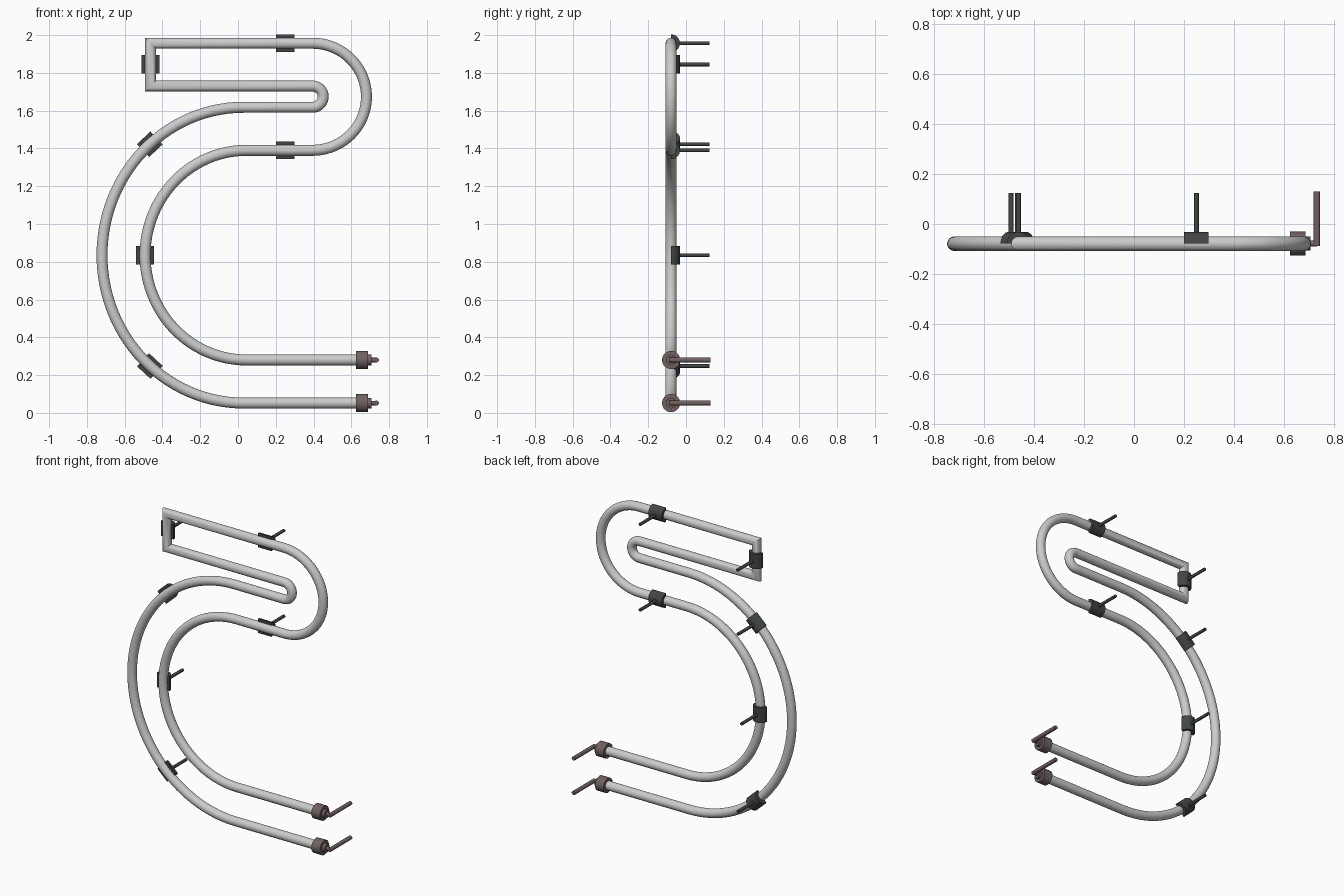
import bpy, bmesh
from math import sin, cos, pi, radians
from mathutils import Vector

if "Cube" in bpy.data.objects:
    bpy.data.objects.remove(bpy.data.objects["Cube"])

Y = -0.079          # depth of the tube centre line
R = 0.029           # tube radius


def material(name, rgb):
    m = bpy.data.materials.new(name)
    m.diffuse_color = (*rgb, 1)
    m.use_nodes = True
    m.node_tree.nodes["Principled BSDF"].inputs["Base Color"].default_value = m.diffuse_color
    return m


DARK = material("dark_metal", (0.055, 0.06, 0.06))
BROWN = material("brown_cap", (0.17, 0.12, 0.12))


def finish(name, bm, mat=None):
    bmesh.ops.recalc_face_normals(bm, faces=bm.faces)
    me = bpy.data.meshes.new(name)
    bm.to_mesh(me)
    bm.free()
    ob = bpy.data.objects.new(name, me)
    bpy.context.collection.objects.link(ob)
    if mat:
        me.materials.append(mat)
    bpy.ops.object.select_all(action='DESELECT')
    ob.select_set(True)
    bpy.context.view_layer.objects.active = ob
    bpy.ops.object.shade_smooth_by_angle(angle=radians(35))
    return ob


def arc(cx, cz, a, b, start, end, n):
    return [Vector((cx + a * cos(t), cz + b * sin(t))) for t in
            (radians(start + (end - start) * i / n) for i in range(n + 1))]


def sweep(name, path, radius, y, sides=24, mat=None):
    """Round tube along an x-z path with mitred corners."""
    bm = bmesh.new()
    rings = []
    for i, p in enumerate(path):
        d0 = (p - path[max(i - 1, 0)]).normalized()
        d1 = (path[min(i + 1, len(path) - 1)] - p).normalized()
        t = (d0 + d1).normalized()
        d = d1 if d1.length else d0
        n = Vector((-t.y, t.x))
        stretch = 1 / max(t.dot(d), 0.3)
        ring = []
        for k in range(sides):
            a = 2 * pi * k / sides
            q = p + n * cos(a) * radius * stretch
            ring.append(bm.verts.new((q.x, y + sin(a) * radius, q.y)))
        rings.append(ring)
    for r0, r1 in zip(rings, rings[1:]):
        for k in range(sides):
            j = (k + 1) % sides
            bm.faces.new((r0[k], r0[j], r1[j], r1[k]))
    bm.faces.new(rings[0])
    bm.faces.new(rings[-1])
    return finish(name, bm, mat)


def cylinder(name, p0, p1, radius, mat, sides=24):
    p0, p1 = Vector(p0), Vector(p1)
    d = p1 - p0
    bm = bmesh.new()
    bmesh.ops.create_cone(bm, cap_ends=True, segments=sides, radius1=radius,
                          radius2=radius, depth=d.length)
    rot = d.to_track_quat('Z', 'Y').to_matrix()
    for v in bm.verts:
        v.co = rot @ v.co + (p0 + p1) / 2
    return finish(name, bm, mat)


# Bent tube outline, one continuous run from lower end to lower end
path = [Vector((0.66, 0.052))]
path += arc(0.03, 0.835, 0.75, 0.783, 270, 90, 56)        # outer bow
path += arc(0.395, 1.674, 0.056, 0.056, -90, 90, 20)      # tight return
path += [Vector((-0.463, 1.73)), Vector((-0.463, 1.957))]  # square end
path += arc(0.395, 1.6735, 0.285, 0.2835, 90, -90, 36)    # big return
path += arc(0.045, 0.835, 0.537, 0.555, 90, 270, 48)      # inner bow
path += [Vector((0.66, 0.28))]
sweep("bent_tube", path, R, Y)


def support(i, x, z, angle):
    """Half-round saddle behind the tube with a standoff rod."""
    t = Vector((cos(radians(angle)), 0, sin(radians(angle))))
    n = Vector((-t.z, 0, t.x))
    c = Vector((x, Y, z))
    ro, ri, half, steps = 0.047, R - 0.001, 0.049, 16
    prof = [(r * cos(a), r * sin(a)) for r, order in ((ro, 1), (ri, -1))
            for a in [pi * k / steps for k in range(steps + 1)][::order]]
    bm = bmesh.new()
    ends = [[bm.verts.new(c + t * s * half + n * u + Vector((0, v, 0)))
             for u, v in prof] for s in (-1, 1)]
    m, w = len(prof), steps + 1
    for k in range(m):
        j = (k + 1) % m
        bm.faces.new((ends[0][k], ends[0][j], ends[1][j], ends[1][k]))
    for e in ends:
        for k in range(steps):
            bm.faces.new((e[k], e[k + 1], e[m - 2 - k], e[m - 1 - k]))
    finish(f"saddle_{i}", bm, DARK)
    cylinder(f"standoff_rod_{i}", (x, Y + 0.04, z), (x, 0.124, z), 0.01, DARK, 16)


for i, s in enumerate([(0.25, 1.957, 0), (0.25, 1.39, 0), (-0.463, 1.845, 90),
                       (-0.492, 0.835, 90), (-0.467, 1.422, 43),
                       (-0.467, 0.248, -43)]):
    support(i, *s)

# End caps with stepped collar, stub and rear-facing lead
for name, z in (("lower", 0.052), ("upper", 0.28)):
    cylinder(f"{name}_end_cap", (0.626, Y, z), (0.688, Y, z), 0.048, BROWN, 32)
    cylinder(f"{name}_collar", (0.68, Y, z), (0.707, Y, z), 0.028, BROWN)
    cylinder(f"{name}_stub", (0.70, Y, z), (0.733, Y, z), 0.012, BROWN)
    cylinder(f"{name}_lead", (0.733, Y - 0.01, z), (0.733, 0.13, z), 0.013, BROWN)
